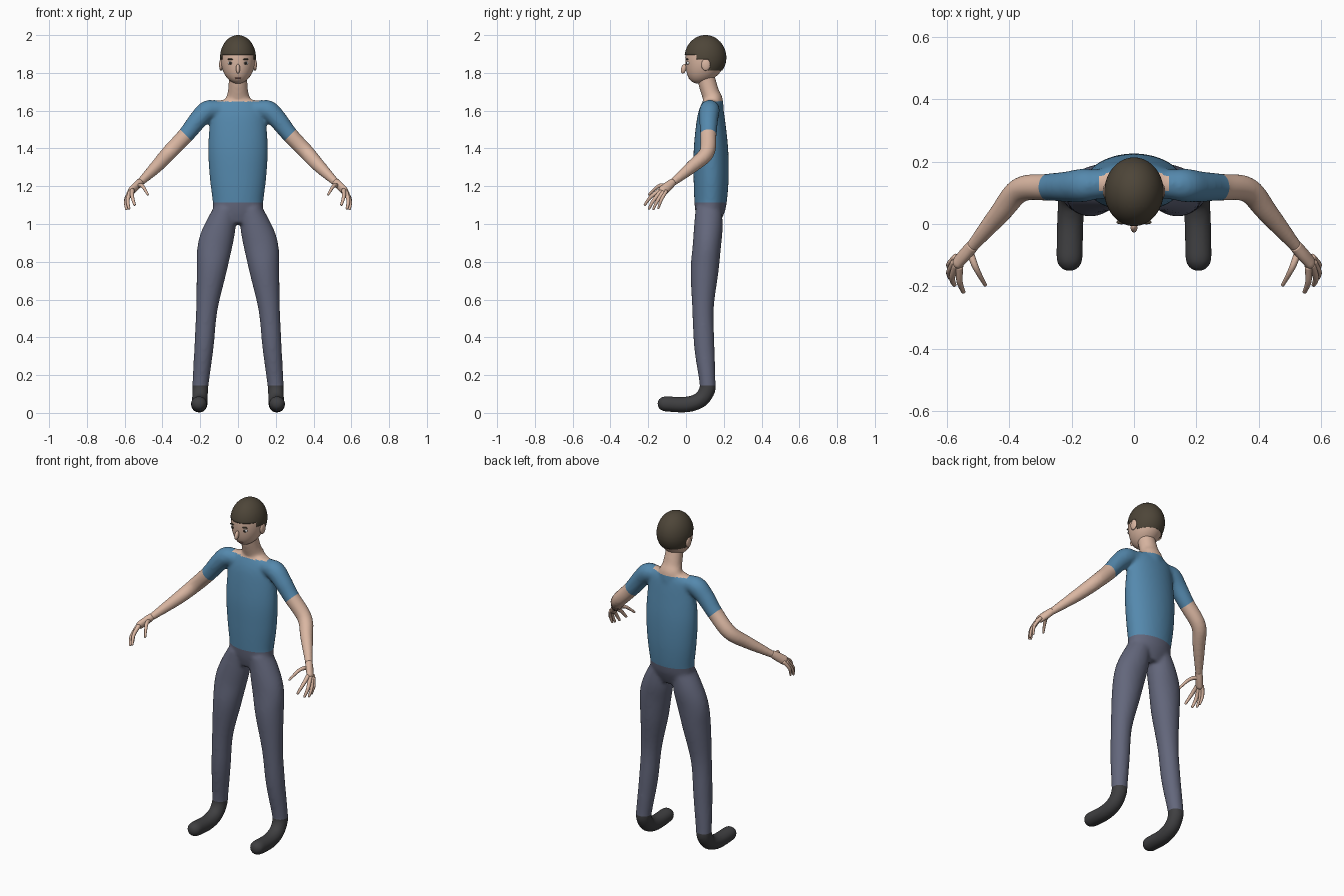
import bpy, bmesh, math
from mathutils import Vector, Matrix

cube = bpy.data.objects.get("Cube")
if cube:
    bpy.data.objects.remove(cube, do_unlink=True)


def material(name, rgb):
    m = bpy.data.materials.new(name)
    m.use_nodes = True
    m.diffuse_color = (*rgb, 1)
    m.node_tree.nodes["Principled BSDF"].inputs["Base Color"].default_value = (*rgb, 1)
    return m


SKIN = material("skin", (0.70, 0.47, 0.36))
SHIRT = material("shirt blue", (0.09, 0.25, 0.42))
TROUSERS = material("trouser grey", (0.125, 0.135, 0.20))
SHOES = material("shoe black", (0.05, 0.05, 0.053))
HAIR = material("hair brown", (0.075, 0.06, 0.04))
WHITE = material("eye white", (0.8, 0.8, 0.8))
DARK = material("dark detail", (0.02, 0.015, 0.012))
LIPS = material("lips", (0.42, 0.2, 0.16))


def finish(bm, name, *mats):
    bmesh.ops.recalc_face_normals(bm, faces=bm.faces)
    mesh = bpy.data.meshes.new(name)
    bm.to_mesh(mesh)
    bm.free()
    for m in mats:
        mesh.materials.append(m)
    ob = bpy.data.objects.new(name, mesh)
    bpy.context.collection.objects.link(ob)
    mesh.shade_smooth()
    return ob


def spline(points, steps=5):
    """Smooth curve through points that carry position and radii."""
    p = [Vector(q if len(q) == 5 else (*q, q[3])) for q in points]
    p = [p[0]] + p + [p[-1]]
    out = []
    for a, b, c, d in zip(p, p[1:], p[2:], p[3:]):
        for i in range(steps):
            t = i / steps
            out.append(0.5 * (2 * b + (c - a) * t + (2 * a - 5 * b + 4 * c - d) * t * t
                              + (3 * b - a - 3 * c + d) * t ** 3))
    return out + [p[-1]]


def tube(bm, points, side=1, segs=20, tip=True):
    """Loft of elliptical rings along a curve, with a rounded tip."""
    path = [(q.xyz, q[3], q[4]) for q in spline(points)]
    if tip:
        end, rx, ry = path[-1]
        ahead = (end - path[-2][0]).normalized()
        for deg in (25, 50, 70, 85):
            a = math.radians(deg)
            path.append((end + ahead * rx * math.sin(a), rx * math.cos(a), ry * math.cos(a)))
    rings = []
    for i, (c, rx, ry) in enumerate(path):
        t = (path[min(i + 1, len(path) - 1)][0] - path[max(i - 1, 0)][0]).normalized()
        u = (Vector((1, 0, 0)) - t * t.x).normalized()
        v = t.cross(u)
        ring = []
        for k in range(segs):
            a = math.tau * k / segs
            co = c + u * rx * math.cos(a) + v * ry * math.sin(a)
            ring.append(bm.verts.new((co.x * side, co.y, co.z)))
        rings.append(ring)
    for r, s in zip(rings, rings[1:]):
        for k in range(segs):
            j = (k + 1) % segs
            bm.faces.new((r[k], r[j], s[j], s[k]))
    bm.faces.new(rings[0])
    bm.faces.new(rings[-1])


def ball(name, mat, centre, size, turn=0):
    bm = bmesh.new()
    m = Matrix.Translation(centre) @ Matrix.Rotation(turn, 4, 'X') @ Matrix.Diagonal((*size, 1))
    bmesh.ops.create_uvsphere(bm, u_segments=20, v_segments=12, radius=1, matrix=m)
    return finish(bm, name, mat)


# Body: torso, neck, arms and legs fused into one skin
TORSO = [(0, .12, 1.0, .09, .055), (0, .125, 1.06, .13, .076), (0, .13, 1.12, .134, .086),
         (0, .133, 1.25, .15, .093), (0, .132, 1.4, .158, .091), (0, .132, 1.55, .148, .075),
         (0, .137, 1.62, .135, .06), (0, .14, 1.655, .10, .045)]
NECK = [(0, .145, 1.6, .075, .055), (0, .143, 1.655, .07, .052), (0, .13, 1.69, .056, .048),
        (0, .112, 1.75, .05, .048), (0, .1, 1.8, .05, .045)]
ARM = [(.08, .13, 1.605, .045), (.155, .125, 1.603, .054), (.21, .12, 1.553, .05),
       (.275, .118, 1.472, .044), (.365, .11, 1.377, .041), (.43, .035, 1.306, .035),
       (.525, -.078, 1.213, .02)]
LEG = [(.065, .12, 1.08, .06, .07), (.095, .118, .98, .083, .076), (.123, .11, .88, .091, .075),
       (.14, .098, .75, .079, .074), (.165, .09, .55, .057, .057), (.18, .097, .35, .051, .054),
       (.197, .113, .17, .044, .043), (.2, .112, .12, .042, .043), (.202, .075, .068, .042, .042),
       (.205, 0, .044, .043, .042), (.207, -.11, .048, .043, .041)]
bm = bmesh.new()
tube(bm, TORSO, segs=40, tip=False)
tube(bm, NECK, segs=32, tip=False)
for side in (1, -1):
    tube(bm, ARM, side)
    tube(bm, LEG, side, 28)
body = finish(bm, "body", SKIN, SHIRT, TROUSERS, SHOES)
remesh = body.modifiers.new("fuse", 'REMESH')
remesh.mode = 'VOXEL'
remesh.voxel_size = 0.009
soften = body.modifiers.new("soften", 'SMOOTH')
soften.factor = 0.5
soften.iterations = 8
bpy.context.view_layer.objects.active = body
for mod in ("fuse", "soften"):
    bpy.ops.object.modifier_apply(modifier=mod)

# Clothing borders: cut the skin, then colour by region
SHOE_TOP, WAIST, CUFF = 0.145, 1.115, -1.195
bm = bmesh.new()
bm.from_mesh(body.data)
cuts = [((0, 0, SHOE_TOP), (0, 0, 1)), ((0, 0, WAIST), (0, 0, 1)),
        ((0, 0, -CUFF), (1, 0, -1)), ((0, 0, -CUFF), (-1, 0, -1))]
for co, no in cuts:
    bmesh.ops.bisect_plane(bm, geom=bm.verts[:] + bm.edges[:] + bm.faces[:],
                           plane_co=co, plane_no=no)
for f in bm.faces:
    c = f.calc_center_median()
    x = abs(c.x)
    f.smooth = True
    if x > 0.2 and c.z > 1 and x - c.z > CUFF:
        f.material_index = 0
    elif c.z > 1.648 and x < 0.11:
        f.material_index = 0
    elif c.z > WAIST:
        f.material_index = 1
    elif c.z > SHOE_TOP:
        f.material_index = 2
    else:
        f.material_index = 3
bm.to_mesh(body.data)
bm.free()

# Hands: palm and five digits
DIGITS = {
    "thumb": [(.528, -.085, 1.2, .012), (.508, -.14, 1.203, .01), (.478, -.195, 1.157, .006)],
    "index": [(.56, -.135, 1.18, .012), (.56, -.185, 1.145, .01), (.548, -.217, 1.103, .007)],
    "middle": [(.57, -.13, 1.175, .012), (.584, -.172, 1.125, .01), (.577, -.195, 1.083, .007)],
    "ring": [(.575, -.12, 1.17, .012), (.594, -.153, 1.12, .009), (.591, -.172, 1.08, .007)],
    "little": [(.57, -.105, 1.175, .011), (.594, -.13, 1.13, .009), (.59, -.146, 1.085, .006)],
}
PALM = [(.518, -.07, 1.222, .02), (.54, -.095, 1.2, .02, .025), (.564, -.122, 1.176, .018, .026)]
for side, label in ((1, "left"), (-1, "right")):
    bm = bmesh.new()
    tube(bm, PALM, side, 16)
    finish(bm, label + "_palm", SKIN)
    for digit, pts in DIGITS.items():
        bm = bmesh.new()
        tube(bm, pts, side, 10)
        finish(bm, f"{label}_{digit}_finger", SKIN)


# Head and hair share one egg shape
def egg(scale):
    bm = bmesh.new()
    bmesh.ops.create_uvsphere(bm, u_segments=48, v_segments=32, radius=scale)
    for v in bm.verts:
        x, y, z = v.co
        low = max(0, -z)
        v.co = (x * .092, .103 + y * .107 - .035 * low * low, 1.88 + z * (.116 if z > 0 else .137))
    return bm


finish(egg(1), "head", SKIN)
FRINGE, TEMPLE, NAPE = 1.895, 1.87, 1.812
bm = egg(1.035)
cuts = [((0, 0, z), (0, 0, 1)) for z in (FRINGE, TEMPLE, NAPE)]
cuts += [((0, y, 0), (0, 1, 0)) for y in (.055, .12)]
for co, no in cuts:
    bmesh.ops.bisect_plane(bm, geom=bm.verts[:] + bm.edges[:] + bm.faces[:],
                           plane_co=co, plane_no=no)


def bare(f):
    c = f.calc_center_median()
    return c.z < (FRINGE if c.y < .055 else TEMPLE if c.y < .12 else NAPE)


bmesh.ops.delete(bm, geom=[f for f in bm.faces if bare(f)], context='FACES')
hair = finish(bm, "hair", HAIR)
shell = hair.modifiers.new("thickness", 'SOLIDIFY')
shell.thickness = 0.008

# Face
ball("nose", SKIN, (0, -.012, 1.822), (.011, .014, .026), -.3)
ball("mouth", LIPS, (0, .018, 1.772), (.02, .005, .004))
for side, label in ((1, "left"), (-1, "right")):
    ball(label + "_ear", SKIN, (side * .09, .105, 1.843), (.01, .024, .032))
    ball(label + "_eye", WHITE, (side * .04, .012, 1.852), (.013, .010, .009))
    ball(label + "_pupil", DARK, (side * .04, .005, 1.852), (.007, .006, .007))
    ball(label + "_eyebrow", HAIR, (side * .04, .006, 1.872), (.017, .007, .004))
